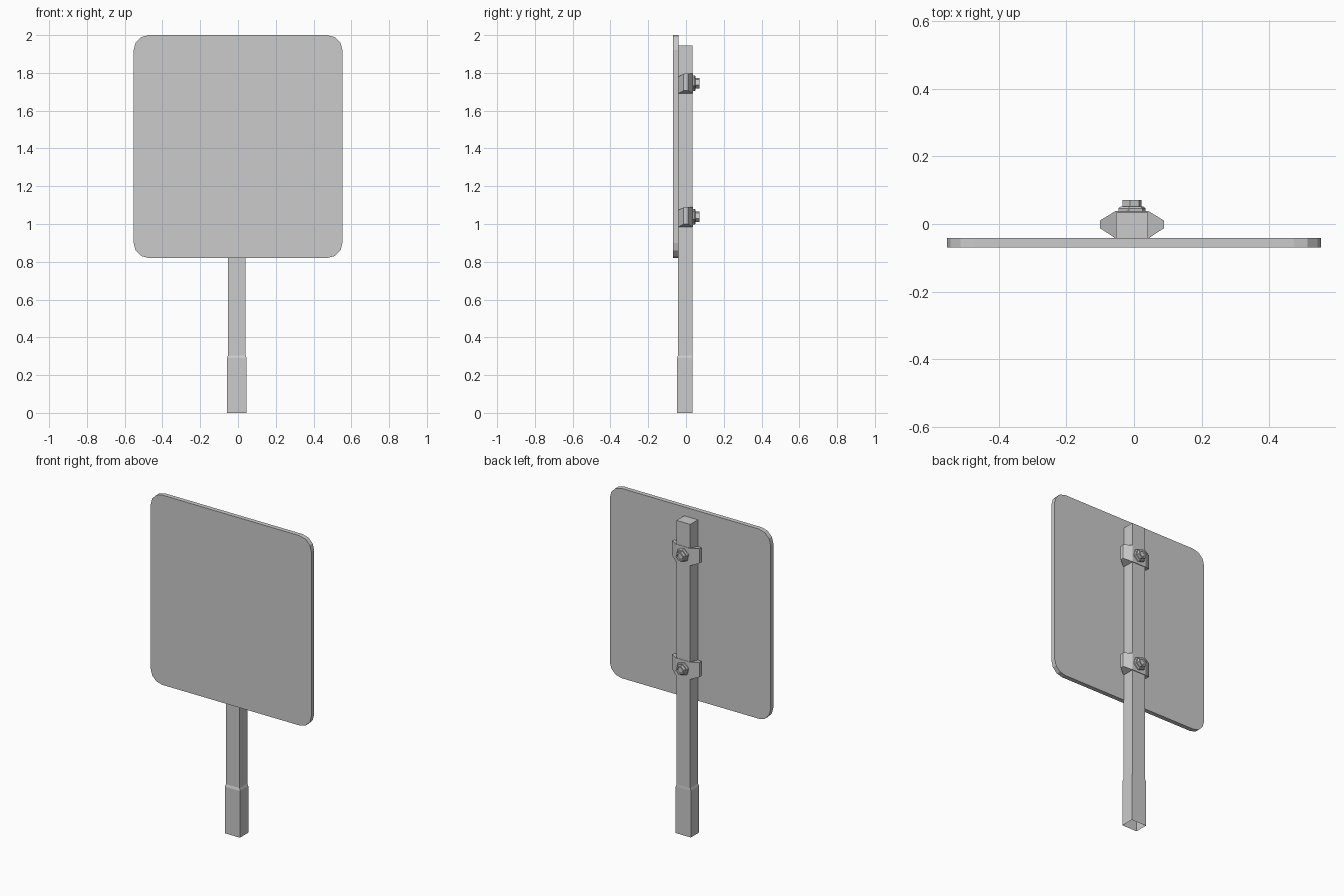
import bpy, math

if "Cube" in bpy.data.objects:
    bpy.data.objects.remove(bpy.data.objects["Cube"])

CX = -0.006  # post axis


def mesh_object(name, verts, faces):
    me = bpy.data.meshes.new(name)
    me.from_pydata(verts, [], faces)
    me.update()
    ob = bpy.data.objects.new(name, me)
    bpy.context.collection.objects.link(ob)
    return ob


def loft(name, rings, cap_start=True, cap_end=True):
    """Join equal-sized rings of points with quads."""
    n = len(rings[0])
    verts = [p for r in rings for p in r]
    faces = []
    for k in range(len(rings) - 1):
        for i in range(n):
            j = (i + 1) % n
            faces.append((k*n + i, k*n + j, (k+1)*n + j, (k+1)*n + i))
    if cap_start:
        faces.append(tuple(reversed(range(n))))
    if cap_end:
        faces.append(tuple(range(len(verts) - n, len(verts))))
    return mesh_object(name, verts, faces)


# Sign panel with rounded corners
R, HW, Z0, Z1 = 0.08, 0.553, 0.82, 2.0
outline = []
for sx, z, start in ((1, Z1 - R, 0), (-1, Z1 - R, 90),
                     (-1, Z0 + R, 180), (1, Z0 + R, 270)):
    for s in range(4):
        a = math.radians(start + s * 30)
        outline.append((sx * (HW - R) + R * math.cos(a), z + R * math.sin(a)))
loft("sign_panel", [[(x, y, z) for x, z in outline] for y in (-0.041, -0.069)])


# Square post with a slightly wider foot, open underneath
def square(z, grow):
    x0, x1 = CX - 0.047 - grow, CX + 0.047 + grow
    y0, y1 = -0.042 - grow, 0.034 + grow * 0.3
    return [(x0, y0, z), (x1, y0, z), (x1, y1, z), (x0, y1, z)]


loft("post", [square(0, 0.005), square(0.29, 0.005), square(0.305, 0),
              square(1.945, 0)], cap_start=False)


# Clamp sections: y front, y back, bottom, top front, top back
def section(x, yf, yb, bottom, top_f, top_b):
    return [(x, yf, bottom), (x, yb, bottom), (x, yb, top_b), (x, yf, top_f)]


def hex_ring(y, r, z):
    return [(CX + r * math.cos(i * math.pi / 3 + 0.3), y,
             z - r * math.sin(i * math.pi / 3 + 0.3)) for i in range(6)]


for label, zc in (("upper", 1.745), ("lower", 1.038)):
    # Bracket with tapered wings wrapping the post
    tip = (-0.012, 0.010, zc - 0.038, zc + 0.050, zc + 0.052)
    mid = (-0.042, 0.038, zc - 0.055, zc + 0.035, zc + 0.053)
    loft(label + "_clamp", [section(CX - 0.095, *tip), section(CX - 0.049, *mid),
                            section(CX + 0.049, *mid), section(CX + 0.095, *tip)])
    # Hexagonal washer and bolt head with recessed face
    loft(label + "_washer", [hex_ring(0.036, 0.042, zc), hex_ring(0.046, 0.042, zc),
                             hex_ring(0.051, 0.036, zc)])
    loft(label + "_bolt", [hex_ring(0.048, 0.029, zc), hex_ring(0.071, 0.029, zc),
                           hex_ring(0.071, 0.020, zc), hex_ring(0.064, 0.018, zc)])
